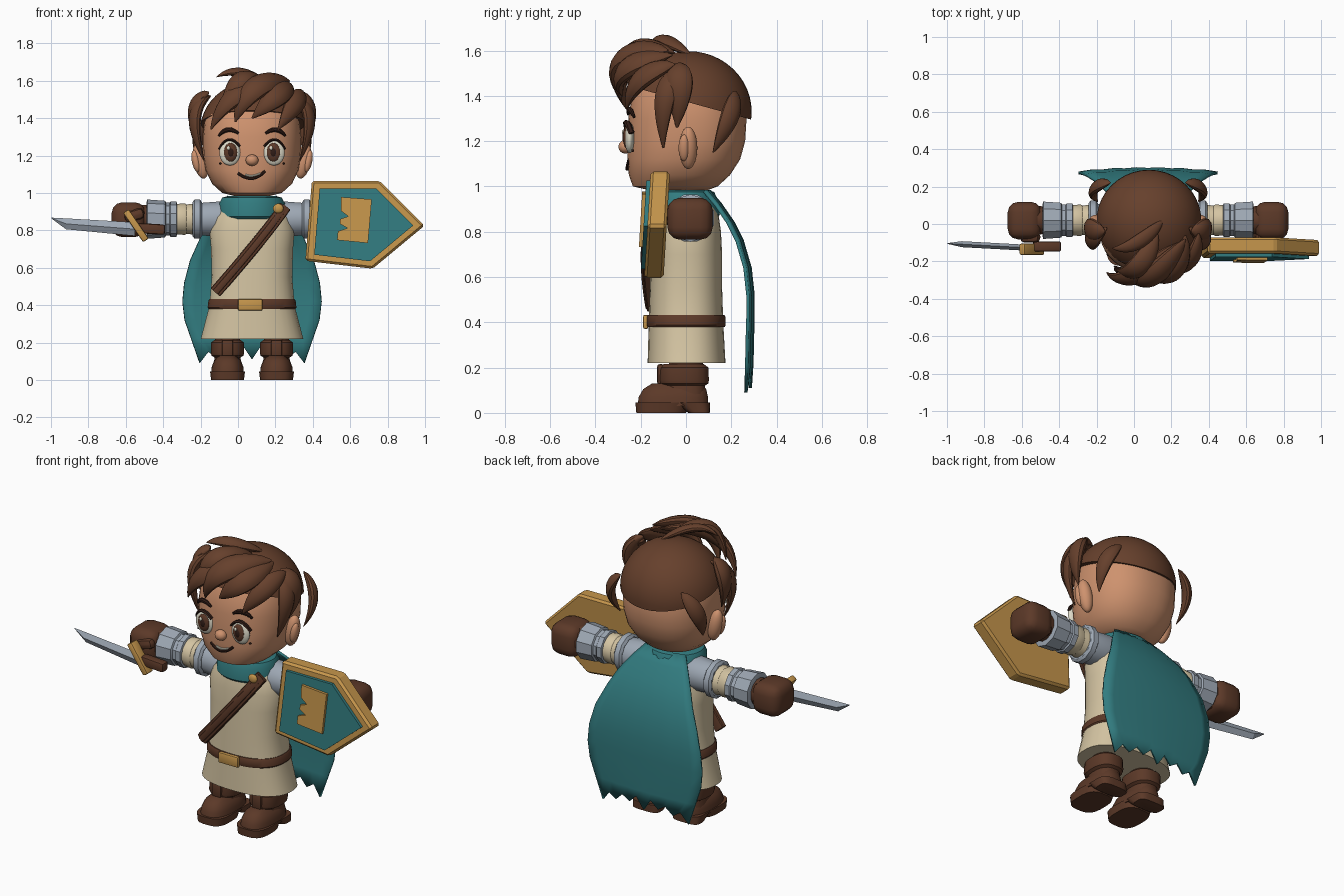
import bpy, bmesh, math
from mathutils import Vector, Matrix

if "Cube" in bpy.data.objects:
    bpy.data.objects.remove(bpy.data.objects["Cube"])

CX = 0.075  # the body stands a little off centre


def material(name, *rgb):
    lin = [((v / 255 + 0.055) / 1.055) ** 2.4 for v in rgb] + [1]
    m = bpy.data.materials.new(name)
    m.use_nodes = True
    m.diffuse_color = lin
    bsdf = next(n for n in m.node_tree.nodes if n.type == 'BSDF_PRINCIPLED')
    bsdf.inputs["Base Color"].default_value = lin
    bsdf.inputs["Roughness"].default_value = 0.8
    return m


SKIN = material("skin", 206, 146, 110)
HAIR = material("hair_brown", 102, 64, 44)
LEATHER = material("leather_brown", 92, 57, 40)
CREAM = material("cream_cloth", 212, 196, 162)
TEAL = material("teal_cloth", 50, 124, 128)
STEEL = material("steel", 158, 168, 180)
GOLD = material("gold", 198, 150, 76)
WHITE = material("eye_white", 222, 218, 200)
DARK = material("dark_brown", 48, 28, 22)


def finish(name, bm, mat, dx=CX, angle=35):
    bmesh.ops.recalc_face_normals(bm, faces=bm.faces)
    bmesh.ops.translate(bm, verts=bm.verts, vec=(dx, 0, 0))
    me = bpy.data.meshes.new(name)
    bm.to_mesh(me)
    bm.free()
    me.materials.append(mat)
    for p in me.polygons:
        p.use_smooth = True
    me.set_sharp_from_angle(angle=math.radians(angle))
    ob = bpy.data.objects.new(name, me)
    bpy.context.collection.objects.link(ob)
    return ob


def skin_rings(name, rings, mat, dx=CX, angle=35):
    """Bridge rings of points and cap both ends."""
    bm = bmesh.new()
    vs = [[bm.verts.new(p) for p in r] for r in rings]
    n = len(vs[0])
    for a, b in zip(vs, vs[1:]):
        for i in range(n):
            j = (i + 1) % n
            bm.faces.new((a[i], a[j], b[j], b[i]))
    bm.faces.new(vs[0])
    bm.faces.new(vs[-1])
    return finish(name, bm, mat, dx, angle)


def oval(n, power=2.0):
    """Unit superellipse."""
    for i in range(n):
        t = 2 * math.pi * (i + 0.5) / n
        c, s = math.cos(t), math.sin(t)
        yield (math.copysign(abs(c) ** (2 / power), c),
               math.copysign(abs(s) ** (2 / power), s))


def tower(name, rings, mat, n=32, power=2.0, x=0):
    """Upright loft; each ring is height, half width, front y, back y."""
    return skin_rings(name, [[(x + rx * c, (f + b) / 2 + (b - f) / 2 * s, z)
                              for c, s in oval(n, power)] for z, rx, f, b in rings], mat)


def sleeve(name, side, rings, mat, n=12):
    """Sideways loft; each ring is distance from the middle, radius."""
    return skin_rings(name, [[(side * d, 0.02 + r * c, 0.86 + r * s)
                              for c, s in oval(n)] for d, r in rings], mat)


def sweep(name, pts, mat, width, thick, shape=lambda t: 1, n=12, power=2.0, steps=14,
          out=(0, -1, 0)):
    """Sweep an oval along an arc through three points."""
    a, m, b = map(Vector, pts)
    c = 2 * m - (a + b) / 2
    rings = []
    for k in range(steps + 1):
        t = k / steps
        p = a * (1 - t) ** 2 + c * 2 * t * (1 - t) + b * t * t
        tan = ((c - a) * (1 - t) + (b - c) * t).normalized()
        side = tan.cross(Vector(out)).normalized()
        up = side.cross(tan)
        r = shape(t)
        rings.append([p + side * width * r * u + up * thick * r * v for u, v in oval(n, power)])
    return skin_rings(name, rings, mat)


def lock(name, pts, width):
    """Tapered curl of hair, fattest above its middle."""
    out = Vector(pts[1]) - Vector((0, 0.03, 1.3))
    return sweep(name, pts, HAIR, width, width * 0.6,
                 lambda t: max(0.03, math.sin(math.pi * t ** 0.8)) ** 0.75, out=out)


def ball(name, loc, radii, mat, tilt=0):
    bm = bmesh.new()
    mtx = (Matrix.Translation(loc) @ Matrix.Rotation(tilt, 4, 'Y')
           @ Matrix.Diagonal((*radii, 1)))
    bmesh.ops.create_uvsphere(bm, u_segments=24, v_segments=14, radius=1, matrix=mtx)
    return finish(name, bm, mat, angle=60)


def box(name, loc, size, mat, bevel=0.01, tilt=0, dx=CX, segs=2):
    bm = bmesh.new()
    bmesh.ops.create_cube(bm, size=1, matrix=Matrix.Diagonal((*size, 1)))
    bmesh.ops.bevel(bm, geom=bm.edges[:], offset=bevel, segments=segs, affect='EDGES', profile=0.5)
    bmesh.ops.transform(bm, verts=bm.verts,
                        matrix=Matrix.Translation(loc) @ Matrix.Rotation(tilt, 4, 'Y'))
    return finish(name, bm, mat, dx)


def plate(name, outline, front, back, mat, lean=0, bevel=0.0):
    """Slab cut from an x-z outline, leaning back with height."""
    bm = bmesh.new()
    face = bm.faces.new([bm.verts.new((x, front + lean * (z - 0.83), z)) for x, z in outline])
    ext = bmesh.ops.extrude_face_region(bm, geom=[face])
    bmesh.ops.translate(bm, vec=(0, back - front, 0),
                        verts=[v for v in ext["geom"] if isinstance(v, bmesh.types.BMVert)])
    if bevel:
        bmesh.ops.bevel(bm, geom=bm.edges[:], offset=bevel, segments=1, affect='EDGES')
    return finish(name, bm, mat, dx=0, angle=20)


# Head and hair cap
tower("head", [(0.985, 0.1, -0.17, 0.1), (1.0, 0.16, -0.235, 0.14), (1.05, 0.215, -0.253, 0.195),
               (1.12, 0.248, -0.26, 0.24), (1.2, 0.262, -0.26, 0.262), (1.3, 0.264, -0.255, 0.268),
               (1.42, 0.25, -0.237, 0.24), (1.5, 0.19, -0.18, 0.19), (1.55, 0.1, -0.1, 0.1)],
      SKIN, n=40, power=2.3)
bm = bmesh.new()
bmesh.ops.create_uvsphere(bm, u_segments=40, v_segments=24, radius=1,
                          matrix=Matrix.Translation((0.005, 0.01, 1.33))
                          @ Matrix.Diagonal((0.283, 0.28, 0.267, 1)))
cut = bmesh.ops.bisect_plane(bm, geom=bm.verts[:] + bm.edges[:] + bm.faces[:], clear_inner=True,
                             plane_co=(0, -0.24, 1.44), plane_no=(0, 0.14, 0.51))
bmesh.ops.edgeloop_fill(bm, edges=[e for e in bm.edges if e.is_boundary])
finish("hair_cap", bm, HAIR)

# Fringe swept to one side, and a cowlick
lock("fringe_long", [(0.16, -0.1, 1.58), (-0.07, -0.275, 1.53), (-0.22, -0.26, 1.34)], 0.062)
lock("fringe_middle", [(0.2, -0.08, 1.6), (0.02, -0.28, 1.56), (-0.09, -0.285, 1.38)], 0.068)
lock("fringe_top", [(0.05, -0.05, 1.59), (-0.06, -0.235, 1.6), (-0.17, -0.24, 1.43)], 0.06)
lock("fringe_left", [(0.2, -0.06, 1.58), (0.13, -0.26, 1.52), (0.0, -0.28, 1.4)], 0.065)
lock("fringe_side", [(0.27, -0.05, 1.54), (0.225, -0.2, 1.47), (0.14, -0.262, 1.34)], 0.055)
lock("cowlick", [(0.08, 0.02, 1.58), (-0.06, -0.1, 1.645), (-0.19, -0.13, 1.62)], 0.04)

for s, side in ((-1, "right"), (1, "left")):
    # Side hair and ear
    lock(side + "_temple_lock", [(s * 0.22, -0.02, 1.52), (s * 0.305, -0.09, 1.4), (s * 0.255, -0.1, 1.17)], 0.05)
    lock(side + "_puff_lock", [(s * 0.23, -0.04, 1.54), (s * 0.305, -0.03, 1.44), (s * 0.28, -0.04, 1.26)], 0.062)
    lock(side + "_back_lock", [(s * 0.2, 0.22, 1.42), (s * 0.285, 0.19, 1.3), (s * 0.27, 0.12, 1.15)], 0.045)
    ball(side + "_ear", (s * 0.275, 0.01, 1.17), (0.04, 0.04, 0.095), SKIN, s * 0.2)
    ball(side + "_ear_fold", (s * 0.3, -0.008, 1.17), (0.022, 0.025, 0.06), SKIN, s * 0.2)
    # Eye and brow
    ball(side + "_eye_white", (s * 0.118, -0.249, 1.215), (0.057, 0.022, 0.068), WHITE)
    ball(side + "_iris", (s * 0.115, -0.262, 1.217), (0.037, 0.016, 0.05), LEATHER)
    ball(side + "_pupil", (s * 0.114, -0.271, 1.217), (0.018, 0.01, 0.026), DARK)
    ball(side + "_eye_glint", (s * 0.114 - 0.012, -0.277, 1.24), (0.009, 0.006, 0.011), WHITE)
    sweep(side + "_lash", [(s * 0.175, -0.24, 1.235), (s * 0.125, -0.262, 1.285), (s * 0.066, -0.258, 1.25)],
          DARK, 0.008, 0.014, n=6)
    sweep(side + "_brow", [(s * 0.178, -0.228, 1.305), (s * 0.13, -0.248, 1.338), (s * 0.072, -0.255, 1.318)],
          DARK, 0.014, 0.012, lambda t: 0.5 + 0.5 * math.sin(math.pi * t), n=8)
    ball(side + "_freckle", (s * 0.17, -0.235, 1.158), (0.006, 0.006, 0.006), DARK)
    # Arm
    sleeve(side + "_shoulder", s, [(0.1, 0.085), (0.17, 0.098), (0.27, 0.09)], STEEL)
    sleeve(side + "_shoulder_rim", s, [(0.268, 0.094), (0.278, 0.108), (0.308, 0.108), (0.318, 0.094)], STEEL)
    sleeve(side + "_sleeve", s, [(0.3, 0.086), (0.35, 0.08), (0.36, 0.086), (0.41, 0.082)], CREAM, 16)
    sleeve(side + "_vambrace", s, [(0.4, 0.082), (0.405, 0.095), (0.435, 0.095), (0.44, 0.088), (0.46, 0.088),
                                   (0.465, 0.098), (0.56, 0.105), (0.565, 0.085)], STEEL, 10)
    sleeve(side + "_glove_cuff", s, [(0.55, 0.075), (0.59, 0.08)], LEATHER)
    box(side + "_glove", (s * 0.66, 0.018, 0.857), (0.18, 0.2, 0.185), LEATHER, 0.055, segs=3)
    box(side + "_thumb", (s * 0.63, -0.07, 0.88), (0.11, 0.06, 0.06), LEATHER, 0.025, s * 0.3)
    # Leg and boot
    x = s * 0.131
    tower(side + "_leg", [(0.1, 0.065, -0.07, 0.07), (0.3, 0.07, -0.08, 0.08)], LEATHER, 20, x=x)
    tower(side + "_boot_shaft", [(0.04, 0.08, -0.1, 0.09), (0.12, 0.07, -0.1, 0.085), (0.13, 0.086, -0.115, 0.1),
                                 (0.145, 0.09, -0.12, 0.102), (0.2, 0.088, -0.115, 0.1), (0.215, 0.07, -0.1, 0.08)],
          LEATHER, 20, 2.5, x)
    tower(side + "_boot_foot", [(0.03, 0.088, -0.215, 0.1), (0.07, 0.085, -0.21, 0.098), (0.105, 0.072, -0.19, 0.09),
                                (0.13, 0.045, -0.15, 0.07)], LEATHER, 24, 2.5, x)
    tower(side + "_boot_sole", [(0, 0.088, -0.22, 0.0), (0.045, 0.094, -0.224, 0.02)], LEATHER, 24, 3, x)
    tower(side + "_boot_heel", [(0, 0.085, 0.01, 0.105), (0.045, 0.09, -0.06, 0.107)], LEATHER, 24, 3.5, x)
    box(side + "_boot_strap", (x, -0.112, 0.17), (0.06, 0.03, 0.09), LEATHER, 0.01)

# Nose and mouth
ball("nose", (0, -0.268, 1.175), (0.034, 0.03, 0.03), SKIN)
sweep("mouth", [(-0.075, -0.25, 1.105), (0.0, -0.259, 1.078), (0.07, -0.25, 1.117)], DARK, 0.009, 0.009, n=8)
sweep("teeth", [(-0.035, -0.258, 1.098), (0.0, -0.26, 1.091), (0.045, -0.256, 1.104)], WHITE, 0.006, 0.006, n=8)

# Tunic, collar and belt
tower("tunic", [(0.22, 0.275, -0.17, 0.175), (0.4, 0.228, -0.165, 0.165), (0.55, 0.216, -0.16, 0.16),
                (0.7, 0.22, -0.155, 0.16), (0.8, 0.228, -0.15, 0.155), (0.87, 0.205, -0.14, 0.145),
                (0.95, 0.14, -0.12, 0.12)], CREAM, 36, 2.4)
tower("neck", [(0.9, 0.1, -0.1, 0.1), (1.03, 0.1, -0.1, 0.1)], SKIN, 20)
tower("collar", [(0.86, 0.165, -0.15, 0.14), (0.875, 0.178, -0.166, 0.15), (0.945, 0.176, -0.163, 0.14),
                 (0.975, 0.16, -0.15, 0.125), (0.985, 0.12, -0.11, 0.1)], TEAL)
tower("belt", [(0.38, 0.233, -0.172, 0.172), (0.387, 0.238, -0.176, 0.176), (0.424, 0.234, -0.175, 0.175),
               (0.432, 0.228, -0.17, 0.17)], LEATHER, 36, 2.4)
box("buckle", (-0.01, -0.178, 0.402), (0.13, 0.022, 0.062), GOLD, 0.007)

# Chest strap
for k, w in enumerate((0.034, 0.018)):
    sweep("chest_strap_%d" % k, [(0.175, -0.135, 0.925), (0.03, -0.172 - k * 0.009, 0.735),
                                 (-0.195, -0.155 - k * 0.006, 0.47)], LEATHER, w, 0.018, n=12, power=5)
ball("strap_stud", (0.14, -0.168, 0.917), (0.028, 0.014, 0.026), GOLD)

# Cape with a ragged hem; rows are height, half width, y
rows = [(0.98, 0.13, 0.1), (0.92, 0.18, 0.15), (0.84, 0.235, 0.205), (0.76, 0.275, 0.245), (0.64, 0.33, 0.28),
        (0.52, 0.362, 0.293), (0.42, 0.372, 0.293), (0.32, 0.36, 0.29), (0.22, 0.325, 0.288), (0.09, 0.28, 0.284)]
hem = (0.0, 0.06, 0.03, 0.075, 0.045, 0.09, 0.02)
bm = bmesh.new()
grid = []
for k, (z, w, y) in enumerate(rows):
    row = []
    for i in range(-6, 7):
        u = i / 6
        drop = hem[6 - abs(i)] if k == len(rows) - 1 else 0
        row.append(bm.verts.new((w * u, y - 0.02 * u * u + 0.004 * (i % 2), z + drop)))
    grid.append(row)
for a, b in zip(grid, grid[1:]):
    for i in range(12):
        bm.faces.new((a[i], a[i + 1], b[i + 1], b[i]))
cape = finish("cape", bm, TEAL)
thick = cape.modifiers.new("thickness", 'SOLIDIFY')
thick.thickness = 0.014
thick.offset = 0

# Shield held sideways
outline = [(0.395, 1.065), (0.757, 1.065), (0.997, 0.825), (0.72, 0.595), (0.36, 0.637)]
mid = Vector((0.64, 0.83))
panel = [mid + (Vector(p) - mid) * 0.83 for p in outline]
LEAN = 0.06
plate("shield_rim", outline, -0.17, -0.085, GOLD, LEAN, 0.012)
plate("shield_panel", panel, -0.187, -0.16, TEAL, LEAN)
emblem = [(0.55, 0.978), (0.715, 0.966), (0.695, 0.732), (0.53, 0.748), (0.534, 0.795), (0.585, 0.812),
          (0.545, 0.835), (0.545, 0.86), (0.59, 0.875), (0.55, 0.905)]
plate("shield_emblem", emblem, -0.202, -0.18, GOLD, LEAN)
sweep("shield_grip", [(0.6, -0.09, 0.86), (0.67, -0.06, 0.86), (0.74, -0.09, 0.86)], LEATHER, 0.03, 0.015) \
    .location.x = -CX

# Sword: diamond-section blade, guard and grip
blade = []
for x, top, low, y in ((-0.55, 0.843, 0.77, -0.128), (-0.92, 0.864, 0.806, -0.108), (-0.998, 0.868, 0.864, -0.104)):
    m, t = (top + low) / 2, 0.016 if x > -0.95 else 0.002
    blade.append([(x, y, top), (x, y - t, m), (x, y, low), (x, y + t, m)])
skin_rings("sword_blade", blade, STEEL, dx=0, angle=10)
box("sword_guard", (-0.546, -0.135, 0.825), (0.036, 0.06, 0.19), GOLD, 0.008, -0.6, dx=0)
box("sword_grip", (-0.465, -0.12, 0.808), (0.15, 0.055, 0.055), LEATHER, 0.012, 0.06, dx=0)
